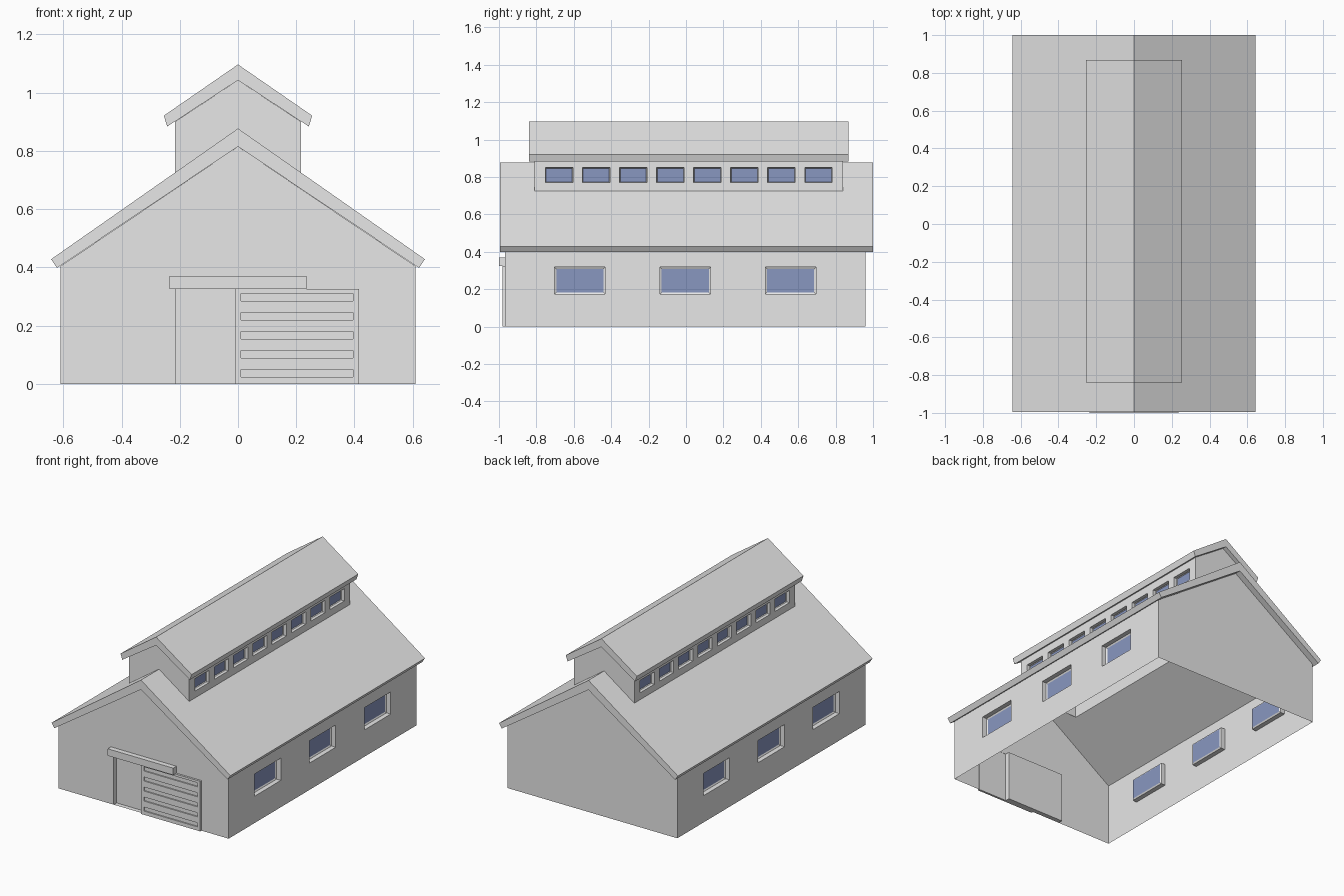
import bpy
import bmesh
from mathutils import Vector

cube = bpy.data.objects.get("Cube")
if cube:
    bpy.data.objects.remove(cube, do_unlink=True)


def material(name, rgb):
    m = bpy.data.materials.new(name)
    m.use_nodes = True
    m.diffuse_color = (*rgb, 1)
    m.node_tree.nodes["Principled BSDF"].inputs["Base Color"].default_value = (*rgb, 1)
    return m


GREY = material("plain grey", (0.8, 0.8, 0.8))
GLASS = material("blue glass", (0.25, 0.31, 0.53))


def finish(bm, name, mirror=False):
    mesh = bpy.data.meshes.new(name)
    bm.to_mesh(mesh)
    bm.free()
    mesh.materials.append(GREY)
    mesh.materials.append(GLASS)
    ob = bpy.data.objects.new(name, mesh)
    bpy.context.collection.objects.link(ob)
    if mirror:
        ob.modifiers.new("other side", "MIRROR")
    return ob


def panel(name, place, u, v, holes=(), depth=0.03, border=0, peak=None, rim=None, mirror=False):
    """Flat sheet with rectangular recesses, optional glass, gable peak and rim."""
    bm = bmesh.new()
    us = sorted({*u, *(h[0] for h in holes), *(h[1] for h in holes)})
    vs = sorted({*v, *(h[2] for h in holes), *(h[3] for h in holes)})
    grid = [[bm.verts.new(place(a, b)) for a in us] for b in vs]
    sunk = []
    for j in range(len(vs) - 1):
        for i in range(len(us) - 1):
            f = bm.faces.new((grid[j][i], grid[j][i + 1], grid[j + 1][i + 1], grid[j + 1][i]))
            cu, cv = (us[i] + us[i + 1]) / 2, (vs[j] + vs[j + 1]) / 2
            if any(h[0] < cu < h[1] and h[2] < cv < h[3] for h in holes):
                sunk.append(f)
    if peak:
        bm.faces.new(grid[-1] + [bm.verts.new(place(0, peak))])
    bm.normal_update()
    if rim:
        edges = [e for e in bm.edges if e.is_boundary]
        out = bmesh.ops.extrude_edge_only(bm, edges=edges)["geom"]
        bmesh.ops.translate(bm, vec=rim, verts=[g for g in out if isinstance(g, bmesh.types.BMVert)])
    if sunk:
        bmesh.ops.inset_individual(bm, faces=sunk, thickness=0, depth=-depth)
    if border:
        bm.normal_update()
        bmesh.ops.inset_individual(bm, faces=sunk, thickness=border, depth=-0.005)
        for f in sunk:
            f.material_index = 1
    return finish(bm, name, mirror)


def prism(name, profile, y0, y1):
    """Extrude an x-z outline along y."""
    bm = bmesh.new()
    face = bm.faces.new([bm.verts.new((x, y0, z)) for x, z in profile])
    out = bmesh.ops.extrude_face_region(bm, geom=[face])["geom"]
    bmesh.ops.translate(bm, vec=(0, y1 - y0, 0),
                        verts=[g for g in out if isinstance(g, bmesh.types.BMVert)])
    bmesh.ops.recalc_face_normals(bm, faces=bm.faces)
    return finish(bm, name)


def gable_roof(name, top, eave, lip, under, y0, y1):
    right = [(0, top), eave, lip, (0, under)]
    left = [(-lip[0], lip[1]), (-eave[0], eave[1])]
    return prism(name, right + left, y0, y1)


def side(x):
    return lambda u, v: Vector((x, u, v))


def front(y):
    return lambda u, v: Vector((u, y, v))


def back(y):
    return lambda u, v: Vector((-u, y, v))


W, EAVE, RIDGE = 0.61, 0.404, 0.815
Y0, Y1 = -0.967, 0.96

# Main walls, with the doorway set into the front gable
windows = [(c - 0.135, c + 0.135, 0.174, 0.318) for c in (-0.567, -0.004, 0.559)]
panel("side_walls", side(W), (Y0, Y1), (0, EAVE), windows, border=0.013, mirror=True)
panel("front_wall", front(Y0), (-W, W), (0, EAVE), [(-0.215, 0.205, 0, 0.325)], peak=RIDGE)
panel("back_wall", back(Y1), (-W, W), (0, EAVE), peak=RIDGE)

# Sliding door with grooves, and its rail
grooves = [(0.01, 0.395, 0.024 + 0.065 * i, 0.05 + 0.065 * i) for i in range(5)]
panel("sliding_door", front(-0.98), (-0.01, 0.415), (0, 0.325), grooves, depth=0.008,
      rim=(0, 0.014, 0))
prism("door_rail", [(-0.235, 0.325), (0.235, 0.325), (0.235, 0.37), (-0.235, 0.37)], -1.0, Y0)

# Main roof, opened beneath the ridge lantern
CW, C0, C1 = 0.217, -0.81, 0.84
roof = gable_roof("main_roof", 0.877, (0.642, 0.428), (0.622, 0.398), RIDGE, -0.995, 1.0)
cutter = prism("lantern_opening", [(-CW, 0.5), (CW, 0.5), (CW, 1), (-CW, 1)], C0, C1)
cutter.hide_render = True
cut = roof.modifiers.new("opening", "BOOLEAN")
cut.operation, cut.solver, cut.object = "DIFFERENCE", "EXACT", cutter
bpy.context.view_layer.objects.active = roof
bpy.ops.object.modifier_apply(modifier=cut.name)
bpy.data.objects.remove(cutter, do_unlink=True)

# Ridge lantern walls and roof
small = [(c - 0.073, c + 0.073, 0.77, 0.85) for c in (-0.678 + 0.198 * i for i in range(8))]
panel("lantern_side_walls", side(CW), (C0, C1), (0.672, 0.9), small, depth=0.02,
      border=0.005, mirror=True)
panel("lantern_front_wall", front(C0), (-CW, CW), (0.672, 0.9), peak=1.043)
panel("lantern_back_wall", back(C1), (-CW, CW), (0.672, 0.9), peak=1.043)
gable_roof("lantern_roof", 1.097, (0.255, 0.921), (0.243, 0.884), 1.043, -0.84, 0.868)
